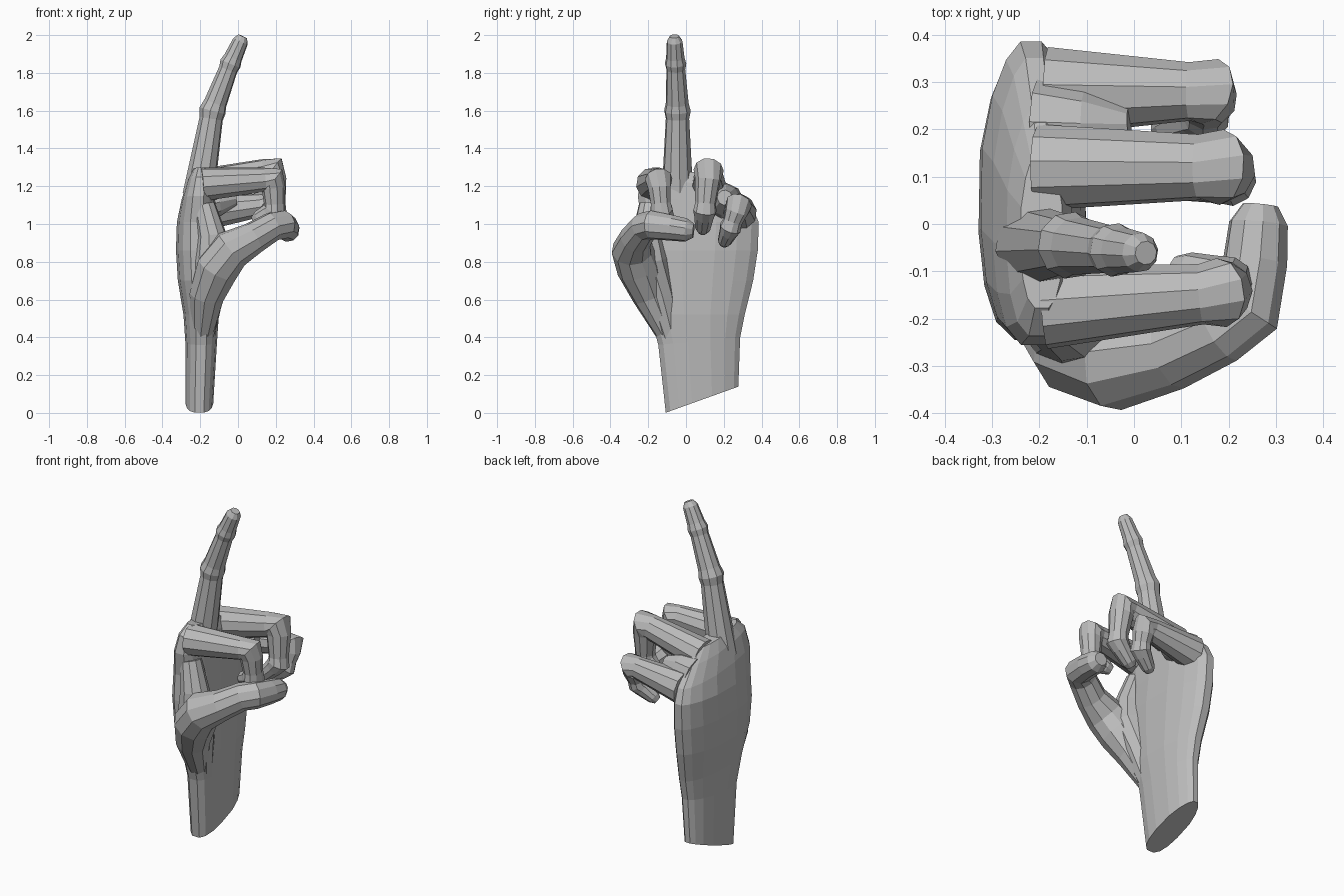
import bpy, bmesh, math
from mathutils import Vector

cube = bpy.data.objects.get("Cube")
if cube:
    bpy.data.objects.remove(cube, do_unlink=True)

# One flat grey for the whole hand
GREY = (0.5, 0.5, 0.5, 1)
grey = bpy.data.materials.new("plain_grey")
grey.use_nodes = True
grey.diffuse_color = GREY
grey.node_tree.nodes["Principled BSDF"].inputs["Base Color"].default_value = GREY


def loft(name, rings):
    """Skin a list of equal-sized rings and cap both ends."""
    bm = bmesh.new()
    rows = [[bm.verts.new(p) for p in ring] for ring in rings]
    n = len(rows[0])
    for a, b in zip(rows, rows[1:]):
        for i in range(n):
            j = (i + 1) % n
            bm.faces.new((a[i], a[j], b[j], b[i]))
    bm.faces.new(rows[0][::-1])
    bm.faces.new(rows[-1])
    bmesh.ops.recalc_face_normals(bm, faces=bm.faces)
    mesh = bpy.data.meshes.new(name)
    bm.to_mesh(mesh)
    bm.free()
    mesh.materials.append(grey)
    obj = bpy.data.objects.new(name, mesh)
    bpy.context.collection.objects.link(obj)


def limb(name, path, sides=10):
    """Tapered tube along (x, y, z, radius) points."""
    pts = [Vector(p[:3]) for p in path]
    dirs = [(b - a).normalized() for a, b in zip(pts, pts[1:])]
    side = None
    rings = []
    for i, p in enumerate(pts):
        before, after = dirs[max(i - 1, 0)], dirs[min(i, len(dirs) - 1)]
        axis = (before + after).normalized()
        if side is None:
            side = axis.orthogonal()
        side = (side - axis * side.dot(axis)).normalized()
        other = axis.cross(side)
        turn = [2 * math.pi * k / sides for k in range(sides)]
        rings.append([p + path[i][3] * (side * math.cos(t) + other * math.sin(t))
                      for t in turn])
    loft(name, rings)


def finger(name, joints, swell=1.08):
    """Three bones with slim shafts, swollen joints and a rounded tip."""
    pts = [Vector(j[:3]) for j in joints]
    rad = [j[3] for j in joints]
    path = [(*pts[0], rad[0])]
    for i in (1, 2):
        d0 = (pts[i] - pts[i - 1]).normalized()
        d1 = (pts[i + 1] - pts[i]).normalized()
        r = rad[i]
        path.append((*(pts[i] - d0 * r * 0.65), r * 0.95))
        path.append((*pts[i], r * swell))
        path.append((*(pts[i] + d1 * r * 0.65), r * 0.93))
    d = (pts[3] - pts[2]).normalized()
    path.append((*pts[3], rad[3]))
    path.append((*(pts[3] + d * rad[3] * 0.7), rad[3] * 0.6))
    limb(name, path)


# Palm and wrist: z, tilt, back x, palm x, thumb-side y, little-finger-side y
PALM = [
    (0.07, 0.07, -0.28, -0.13, -0.11, 0.28),
    (0.38, 0.02, -0.28, -0.11, -0.15, 0.29),
    (0.52, 0, -0.29, -0.10, -0.195, 0.315),
    (0.70, 0, -0.32, -0.10, -0.24, 0.36),
    (0.86, 0, -0.33, -0.10, -0.25, 0.385),
    (1.01, 0, -0.325, -0.11, -0.24, 0.39),
    (1.12, -0.03, -0.30, -0.12, -0.26, 0.355),
    (1.22, -0.03, -0.27, -0.13, -0.24, 0.25),
    (1.28, -0.02, -0.24, -0.15, -0.18, 0.16),
]


def palm_ring(z, tilt, x0, x1, y0, y1, sides=16):
    """Rounded section that thins towards the little finger."""
    ring = []
    for k in range(sides):
        t = 2 * math.pi * (k + 0.5) / sides
        c, s = math.cos(t), math.sin(t)
        u = math.copysign(abs(c) ** 0.7, c)
        v = math.copysign(abs(s) ** 0.8, s)
        u *= 1 - 0.35 * max(v, 0) ** 2
        ring.append((x0 + (x1 - x0) * (u + 1) / 2,
                     y0 + (y1 - y0) * (v + 1) / 2, z + tilt * v))
    return ring


loft("palm", [palm_ring(*row) for row in PALM])

# Raised middle finger
finger("middle_finger", [(-0.21, -0.045, 1.15, 0.085), (-0.135, -0.045, 1.6, 0.066),
                         (-0.04, -0.055, 1.85, 0.053), (0.013, -0.06, 1.967, 0.042)])

# Curled fingers
finger("index_finger", [(-0.19, -0.175, 1.21, 0.09), (0.185, -0.145, 1.238, 0.068),
                        (0.195, -0.13, 1.07, 0.058), (0.11, -0.1, 1.03, 0.042)])
finger("ring_finger", [(-0.2, 0.12, 1.2, 0.092), (0.185, 0.12, 1.285, 0.074),
                       (0.2, 0.1, 1.07, 0.058), (0.11, 0.09, 0.98, 0.042)])
finger("little_finger", [(-0.18, 0.28, 1.06, 0.095), (0.16, 0.28, 1.105, 0.066),
                         (0.15, 0.235, 0.98, 0.054), (0.07, 0.205, 0.91, 0.038)])

# Web of skin between the ring and little finger
limb("finger_web", [(-0.2, 0.2, 1.11, 0.11), (-0.1, 0.2, 1.13, 0.085),
                    (-0.01, 0.205, 1.14, 0.04)])

# Fleshy pad joining the thumb to the palm
limb("thumb_pad", [(-0.19, -0.08, 0.4, 0.065), (-0.165, -0.14, 0.62, 0.09),
                   (-0.135, -0.2, 0.8, 0.105), (-0.14, -0.21, 0.94, 0.08),
                   (-0.18, -0.19, 1.1, 0.06)])

# Thumb, crossing in front of the index finger
limb("thumb", [(-0.19, -0.1, 0.42, 0.06), (-0.165, -0.19, 0.62, 0.095),
               (-0.11, -0.25, 0.765, 0.117), (-0.035, -0.285, 0.865, 0.11),
               (0.08, -0.265, 0.925, 0.086), (0.18, -0.22, 0.985, 0.078),
               (0.238, -0.18, 0.995, 0.077), (0.256, -0.08, 0.98, 0.069),
               (0.263, 0.0, 0.968, 0.063), (0.267, 0.04, 0.965, 0.038)])
